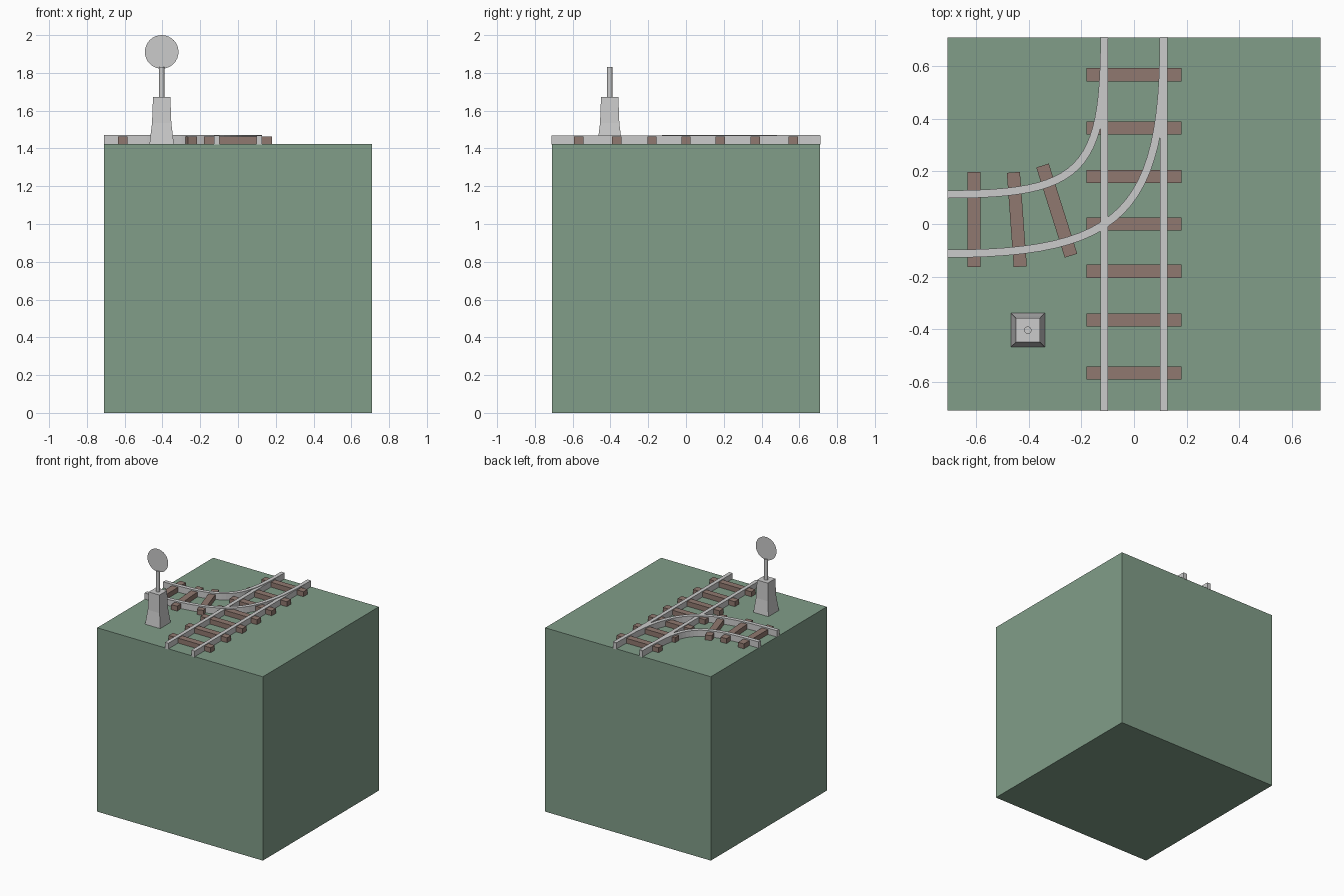
import bpy, bmesh, math
from mathutils import Vector, Matrix

if "Cube" in bpy.data.objects:
    bpy.data.objects.remove(bpy.data.objects["Cube"])

GROUND = 1.424   # top of the block
HALF = 0.71      # half width of the block
GAUGE = 0.113    # rail offset from track centre


def material(name, rgb):
    m = bpy.data.materials.new(name)
    m.diffuse_color = (*rgb, 1)
    m.use_nodes = True
    m.node_tree.nodes["Principled BSDF"].inputs["Base Color"].default_value = m.diffuse_color
    return m


GREEN = material("grass_green", (0.22, 0.34, 0.25))
BROWN = material("sleeper_brown", (0.28, 0.19, 0.16))


def finish(bm, name, mat=None):
    bmesh.ops.recalc_face_normals(bm, faces=bm.faces)
    me = bpy.data.meshes.new(name)
    bm.to_mesh(me)
    bm.free()
    ob = bpy.data.objects.new(name, me)
    bpy.context.collection.objects.link(ob)
    if mat:
        me.materials.append(mat)
    return ob


def box(name, centre, size, mat=None, turn=0.0):
    bm = bmesh.new()
    bmesh.ops.create_cube(bm, size=1, matrix=Matrix.Translation(centre)
                          @ Matrix.Rotation(turn, 4, 'Z') @ Matrix.Diagonal((*size, 1)))
    return finish(bm, name, mat)


def loft(bm, rings):
    """Skin a list of equal closed rings and cap both ends."""
    rings = [[bm.verts.new(p) for p in ring] for ring in rings]
    n = len(rings[0])
    for a, b in zip(rings, rings[1:]):
        for i in range(n):
            bm.faces.new((a[i], a[(i + 1) % n], b[(i + 1) % n], b[i]))
    bm.faces.new(rings[0])
    bm.faces.new(rings[-1])


def curved_rail(name, y, handle, steps=24, width=0.03, z0=1.42, z1=1.472):
    """Rail swept along a bezier from the left edge to the back edge."""
    p0, p3 = Vector((-HALF, y)), Vector((-y, HALF))
    p1, p2 = p0 + Vector((handle, 0)), p3 - Vector((0, handle))
    rings = []
    for i in range(steps + 1):
        t = i / steps
        s = 1 - t
        p = s**3 * p0 + 3 * s * s * t * p1 + 3 * s * t * t * p2 + t**3 * p3
        d = (s * s * (p1 - p0) + 2 * s * t * (p2 - p1) + t * t * (p3 - p2)).normalized()
        n = Vector((-d.y, d.x)) * width / 2
        a, b = p + n, p - n
        rings.append([(a.x, a.y, z0), (b.x, b.y, z0), (b.x, b.y, z1), (a.x, a.y, z1)])
    bm = bmesh.new()
    loft(bm, rings)
    return finish(bm, name)


# Ground block
box("ground_block", (0, 0, GROUND / 2), (2 * HALF, 2 * HALF, GROUND), GREEN)

# Straight track
for side, label in ((-1, "left"), (1, "right")):
    box(f"straight_rail_{label}", (side * GAUGE, 0, 1.444), (0.029, 2 * HALF + 0.004, 0.048))
for i, y in enumerate((-0.567, -0.366, -0.18, 0, 0.181, 0.366, 0.568)):
    box(f"straight_sleeper_{i}", (0, y, 1.441), (0.36, 0.05, 0.042), BROWN)

# Branch track
curved_rail("branch_rail_inner", GAUGE, 0.51)
curved_rail("branch_rail_outer", -GAUGE, 0.663)
for i, (x, y, deg) in enumerate(((-0.609, 0.017, 0), (-0.446, 0.017, 4.2), (-0.294, 0.051, 17.5))):
    box(f"branch_sleeper_{i}", (x, y, 1.441), (0.05, 0.36, 0.042), BROWN, math.radians(deg))

# Signal: flared square base
SX, SY = -0.404, -0.404
bm = bmesh.new()
loft(bm, [[(SX + sx * h, SY + sy * h, z) for sx, sy in ((-1, -1), (1, -1), (1, 1), (-1, 1))]
          for z, h in ((1.42, 0.065), (1.535, 0.051), (1.672, 0.046))])
finish(bm, "signal_base")

# Signal pole
bm = bmesh.new()
bmesh.ops.create_cone(bm, cap_ends=True, segments=24, radius1=0.014, radius2=0.014, depth=0.168,
                      matrix=Matrix.Translation((SX, SY, 1.746)))
pole = finish(bm, "signal_pole")
for f in pole.data.polygons:
    f.use_smooth = len(f.vertices) == 4

# Flat signal disc
bm = bmesh.new()
bmesh.ops.create_circle(bm, cap_ends=True, segments=32, radius=0.089,
                        matrix=Matrix.Translation((SX, SY, 1.911)) @ Matrix.Rotation(math.pi / 2, 4, 'X'))
finish(bm, "signal_disc")
